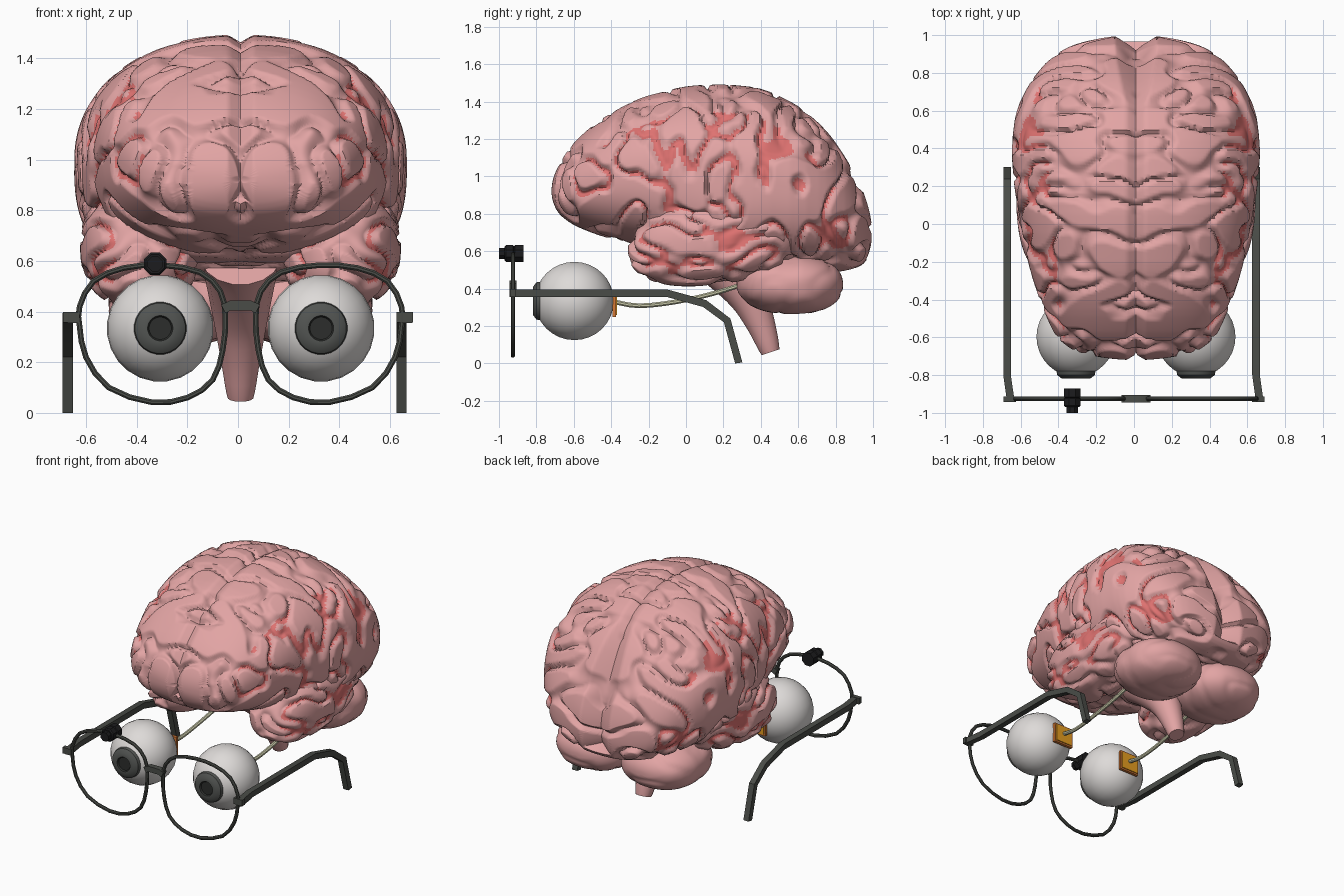
import bpy, bmesh, math
from mathutils import Vector, noise

if "Cube" in bpy.data.objects:
    bpy.data.objects.remove(bpy.data.objects["Cube"])

CX = 0.01  # the body of the model sits slightly right of centre


def material(name, r, g, b):
    m = bpy.data.materials.new(name)
    m.diffuse_color = (r, g, b, 1)
    m.use_nodes = True
    m.node_tree.nodes["Principled BSDF"].inputs["Base Color"].default_value = m.diffuse_color
    return m


PINK = material("brain pink", .76, .372, .37)
RED = material("groove red", .74, .17, .165)
WHITE = material("eye white", .73, .705, .69)
IRIS = material("iris grey", .085, .09, .085)
PUPIL = material("pupil dark", .025, .027, .025)
FRAME = material("frame grey", .068, .073, .064)
BLACK = material("camera black", .012, .012, .013)
NERVE = material("nerve beige", .60, .60, .41)
GOLD = material("chip gold", .85, .37, .015)
RUST = material("chip edge", .66, .19, .035)


def finish(name, bm, mats, angle=40):
    bmesh.ops.recalc_face_normals(bm, faces=bm.faces)
    me = bpy.data.meshes.new(name)
    bm.to_mesh(me)
    bm.free()
    for m in mats:
        me.materials.append(m)
    for p in me.polygons:
        p.use_smooth = True
    me.set_sharp_from_angle(angle=math.radians(angle))
    ob = bpy.data.objects.new(name, me)
    bpy.context.collection.objects.link(ob)
    return ob


def skin(rings, closed=False):
    """Join rings of points into a surface, with fans at open ends."""
    bm = bmesh.new()
    vs = [[bm.verts.new(p) for p in r] for r in rings]
    n = len(vs[0])
    for i in range(len(vs) if closed else len(vs) - 1):
        a, b = vs[i], vs[(i + 1) % len(vs)]
        for j in range(n):
            k = (j + 1) % n
            bm.faces.new((a[j], a[k], b[k], b[j]))
    if not closed:
        for r in (vs[0], vs[-1]):
            c = bm.verts.new(sum((v.co for v in r), Vector()) / n)
            for j in range(n):
                bm.faces.new((r[j], r[(j + 1) % n], c))
    bmesh.ops.recalc_face_normals(bm, faces=bm.faces)
    bm.normal_update()
    return bm


def tube(name, pts, radii, sides, ref, mat, closed=False, floor=False, angle=40):
    pts = [Vector(p) for p in pts]
    n = len(pts)
    rings = []
    for i, p in enumerate(pts):
        a = pts[(i - 1) % n] if closed else pts[max(i - 1, 0)]
        b = pts[(i + 1) % n] if closed else pts[min(i + 1, n - 1)]
        t = (b - a).normalized()
        s = t.cross(Vector(ref)).normalized()
        u = s.cross(t)
        r = radii[i] if isinstance(radii, list) else radii
        ring = []
        for j in range(sides):
            w = 2 * math.pi * (j + .5) / sides
            q = p + r * (math.cos(w) * s + math.sin(w) * u)
            if floor:
                q.z = max(q.z, 0)
            ring.append(q)
        rings.append(ring)
    return finish(name, skin(rings, closed), [mat], angle)


def rounded(pts, closed=False, steps=3):
    """Catmull-Rom path through the points."""
    pts = [Vector(p) for p in pts]
    n, out = len(pts), []
    get = lambda i: pts[i % n] if closed else pts[min(max(i, 0), n - 1)]
    for i in range(n if closed else n - 1):
        a, b, c, d = (get(i + k) for k in (-1, 0, 1, 2))
        for s in range(steps):
            t = s / steps
            out.append(.5 * (2 * b + (c - a) * t + (2 * a - 5 * b + 4 * c - d) * t * t
                             + (3 * b - a - 3 * c + d) * t ** 3))
    return out if closed else out + [pts[-1]]


def box(name, c, size, mat):
    bm = bmesh.new()
    bmesh.ops.create_cube(bm, size=1)
    for v in bm.verts:
        v.co = Vector(c) + Vector([v.co[i] * size[i] for i in range(3)])
    return finish(name, bm, [mat])


def lathe_y(name, c, profile, sides, mats, rule=None):
    """Turn (radius, y) points around a line along y."""
    rings = [[(c[0] + r * math.cos(w), c[1] + y, c[2] + r * math.sin(w))
              for w in (2 * math.pi * (j + .5) / sides for j in range(sides))]
             for r, y in profile]
    bm = skin(rings)
    if rule:
        for f in bm.faces:
            f.material_index = rule(f.calc_center_median())
    return finish(name, bm, mats)


def spow(v, e):
    return math.copysign(abs(v) ** e, v)


def folds(bm, depth, freq, fissure=False, red=True):
    """Press winding grooves into a surface and colour the deep ones on the sides."""
    groove, moves = {}, {}
    for v in bm.verts:
        x, y, z = abs(v.co.x - CX), v.co.y, v.co.z
        p = Vector((x * freq[0], y * freq[1], z * freq[2]))
        p += .4 * noise.noise_vector(p * .6)
        g = max(0, 1 - abs(noise.noise(p + Vector((3.1, 7.7, 1.3)))) / .19)
        groove[v] = g
        d = depth * g ** .8
        if fissure and v.normal.z > -.5:
            back = min(max((y - .6) / .3, 0), 1)
            d += (.03 + .05 * back) * max(0, 1 - x / (.05 + .06 * back))
        moves[v] = v.co - v.normal * d
    for f in bm.faces:
        g = sum(groove[v] for v in f.verts) / len(f.verts)
        f.material_index = int(red and g > .56 and abs(f.normal.x) > .6)
    for v, co in moves.items():
        v.co = co


# Cerebrum: sections along y (y, half width, top, bottom)
SECTIONS = [(-.72, 0, .92, .92), (-.68, .31, 1.06, .80), (-.6, .42, 1.18, .74),
            (-.45, .49, 1.31, .68), (-.25, .56, 1.42, .63), (0, .61, 1.485, .58),
            (.2, .645, 1.495, .53), (.4, .66, 1.475, .50), (.6, .635, 1.38, .48),
            (.75, .56, 1.25, .48), (.88, .45, 1.06, .50), (.95, .33, .92, .53),
            (.98, .2, .83, .58), (1.0, 0, .70, .70)]
KNOTS = [(math.acos(max(-1, min(1, (.14 - s[0]) / .86))), s[1:]) for s in SECTIONS]


def section(t):
    t = min(max(t, 0), math.pi)
    for (a, p), (b, q) in zip(KNOTS, KNOTS[1:]):
        if t <= b:
            k = (t - a) / (b - a)
            return [u + (w - u) * k for u, w in zip(p, q)]
    return KNOTS[-1][1]


rings, NT, NA = [], 190, 280
for i in range(1, NT):
    t = math.pi * i / NT
    hw, top, bot = [sum(c) / 3 for c in zip(section(t - .06), section(t), section(t + .06))]
    y = .14 - .86 * math.cos(t)
    full = .84 - .2 * math.exp(-((y - .15) / .35) ** 2)  # squarer underside in the middle
    ring = []
    for j in range(NA):
        w = 2 * math.pi * j / NA
        e = .92 if w < math.pi else full
        ring.append((CX + hw * spow(math.cos(w), e), y,
                     (top + bot) / 2 + (top - bot) / 2 * spow(math.sin(w), e)))
    rings.append(ring)
bm = skin(rings)
folds(bm, .032, (4, 8, 5), fissure=True)
finish("cerebrum", bm, [PINK, RED], 50)


def lobe(name, c, r, e, tilt, nt, na, depth, freq, red):
    rings = []
    for i in range(1, nt):
        t = math.pi * i / nt
        k, dy = math.sin(t) ** e, -spow(math.cos(t), e) * r[1]
        rings.append([(c[0] + r[0] * k * spow(math.cos(w), e), c[1] + dy,
                       c[2] + tilt * dy + r[2] * k * spow(math.sin(w), e))
                      for w in (2 * math.pi * j / na for j in range(na))])
    bm = skin(rings)
    folds(bm, depth, freq, red=red)
    finish(name, bm, [PINK, RED], 50)


for s, side in ((-1, "left"), (1, "right")):
    # Lower lobes of the brain
    lobe(side + "_temporal_lobe", (CX + s * .395, .15, .655), (.238, .46, .235), .84,
         .1, 100, 120, .03, (5, 4.5, 9), True)
    lobe(side + "_cerebellum", (CX + s * .25, .555, .425), (.275, .285, .162), .88,
         -.02, 40, 50, .008, (4, 6, 5), False)

    # Eyeball with raised iris and sunk pupil
    ex = .0105 + s * .3175
    ball = [(.211 * math.sin(a), -.211 * math.cos(a))
            for a in (math.pi * i / 16 for i in range(1, 16))]
    ball = [(.01, -.211)] + ball + [(.01, .211)]
    lathe_y(side + "_eyeball", (ex, -.597, .334), ball, 24, [WHITE])
    lathe_y(side + "_iris", (ex, -.597, .334),
            [(.09, -.17), (.105, -.178), (.1, -.203), (.075, -.222), (.05, -.222),
             (.044, -.212), (.01, -.212)], 24, [IRIS, PUPIL],
            lambda p, ex=ex: int(math.hypot(p.x - ex, p.z - .334) < .049 and p.y < -.78))

    # Chip behind the eye, and nerve back to the brain
    cx = ex - s * .033
    box(side + "_chip", (cx, -.384, .318), (.15, .02, .14), RUST)
    box(side + "_chip_face", (cx, -.372, .318), (.128, .008, .118), GOLD)
    tube(side + "_nerve", rounded([(cx, -.385, .33), (cx, -.25, .308), (cx, -.05, .33),
                                   (cx - s * .01, .15, .375), (cx - s * .02, .34, .435)]),
         .0135, 8, (1, 0, 0), NERVE)

    # Spectacle rim
    outline = [(.06, .38), (.08, .48), (.16, .555), (.31, .583), (.46, .572), (.58, .52),
               (.635, .42), (.635, .34), (.61, .22), (.52, .10), (.35, .042), (.21, .06),
               (.11, .13), (.07, .25)]
    tube(side + "_rim", rounded([(CX + s * u, -.925, z) for u, z in outline], True, 2),
         .012, 8, (0, 1, 0), FRAME, closed=True)

    # Spectacle arm and hinge block; both arms bend the same way
    ax = -.672 if s < 0 else .646
    tube(side + "_arm", [(ax + .02, -.94, .375), (ax, -.8, .375), (ax, -.1, .375),
                         (ax, .1, .32), (ax, .22, .23), (ax, .282, 0)],
         .02 * math.sqrt(2), 4, (1, 0, 0), FRAME, floor=True, angle=25)
    box(side + "_hinge", (s * .658, -.927, .377), (.066, .03, .042), FRAME)

# Brain stem
tube("brain_stem", rounded([(CX, .1, .62), (CX, .22, .5), (CX, .33, .36), (CX, .4, .21),
                            (CX, .452, .06)], steps=4),
     [.16 - .0068 * i for i in range(17)], 16, (1, 0, 0), PINK)

# Bridge of the spectacles
tube("bridge", [(CX - .068, -.925, .41), (CX - .04, -.925, .424), (CX + .04, -.925, .424),
                (CX + .068, -.925, .41)], .027, 4, (0, 1, 0), FRAME, angle=25)

# Small camera on the rim
lathe_y("camera_body", (-.327, 0, .588),
        [(.04, -.97), (.048, -.962), (.048, -.925), (.042, -.92), (.048, -.915), (.048, -.87)],
        8, [BLACK])
lathe_y("camera_lens", (-.327, 0, .588), [(.032, -1.0), (.032, -.96)], 8, [BLACK])
